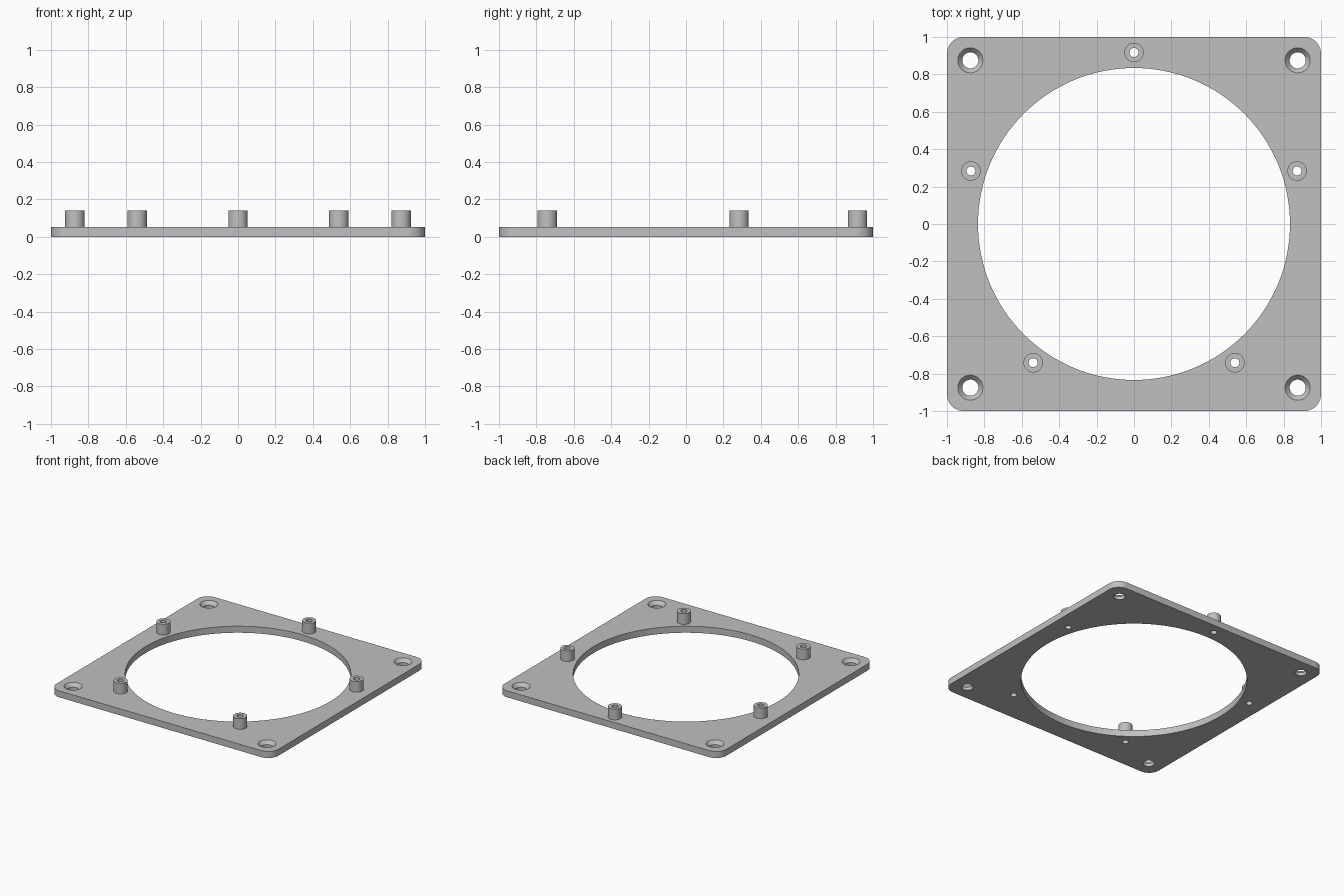
import bpy
import bmesh
from math import sin, cos, pi, radians

cube = bpy.data.objects.get("Cube")
if cube:
    bpy.data.objects.remove(cube, do_unlink=True)

THICK, POST_TOP = 0.053, 0.14
POST_R, PIN_R, BORE_R = 0.052, 0.024, 0.834
RING_R, CORNER = 0.917, 0.875

grey = bpy.data.materials.new("plain grey")
grey.use_nodes = True
colour = (0.53, 0.53, 0.53, 1)
grey.diffuse_color = colour
grey.node_tree.nodes["Principled BSDF"].inputs["Base Color"].default_value = colour


def lathe(bm, profile, x, y, segments, tube=False):
    """Revolve (radius, height) points about a vertical axis at x, y."""
    rings = []
    for r, z in profile:
        angles = [2 * pi * i / segments for i in range(segments)]
        rings.append([bm.verts.new((x + r * cos(a), y + r * sin(a), z)) for a in angles])
    pairs = list(zip(rings, rings[1:]))
    if tube:
        pairs.append((rings[-1], rings[0]))
    else:
        bm.faces.new(rings[0])
        bm.faces.new(rings[-1])
    for low, high in pairs:
        for i in range(segments):
            j = (i + 1) % segments
            bm.faces.new((low[i], low[j], high[j], high[i]))


def make_object(bm, name):
    bmesh.ops.recalc_face_normals(bm, faces=bm.faces[:])
    mesh = bpy.data.meshes.new(name)
    bm.to_mesh(mesh)
    bm.free()
    mesh.materials.append(grey)
    obj = bpy.data.objects.new(name, mesh)
    bpy.context.collection.objects.link(obj)
    return obj


def smooth(obj):
    bpy.ops.object.select_all(action="DESELECT")
    obj.select_set(True)
    bpy.context.view_layer.objects.active = obj
    bpy.ops.object.shade_smooth_by_angle(angle=radians(30))


post_spots = [(RING_R * cos(a), RING_R * sin(a))
              for a in (pi / 2 + 2 * pi * i / 5 for i in range(5))]

# Square plate with rounded upright corners
bm = bmesh.new()
bmesh.ops.create_cube(bm, size=2)
for v in bm.verts:
    v.co.z = THICK if v.co.z > 0 else 0
upright = [e for e in bm.edges if abs(e.verts[0].co.z - e.verts[1].co.z) > THICK / 2]
bmesh.ops.bevel(bm, geom=upright, offset=0.09, segments=10, profile=0.5, affect="EDGES")
plate = make_object(bm, "mounting_plate")

# Cutter: central bore, countersunk corner holes and pin holes
bm = bmesh.new()
low, high = -0.05, THICK + 0.05
lathe(bm, [(BORE_R, low), (BORE_R, high)], 0, 0, 128)
sink = [(0.043, low), (0.043, 0.025), (0.067, THICK), (0.067, high)]
for sx in (-1, 1):
    for sy in (-1, 1):
        lathe(bm, sink, sx * CORNER, sy * CORNER, 40)
for x, y in post_spots:
    lathe(bm, [(PIN_R, low), (PIN_R, high)], x, y, 32)
cutter = make_object(bm, "hole_cutter")
cutter.hide_render = True

cut = plate.modifiers.new("holes", "BOOLEAN")
cut.operation = "DIFFERENCE"
cut.solver = "EXACT"
cut.object = cutter
bpy.context.view_layer.objects.active = plate
bpy.ops.object.modifier_apply(modifier=cut.name)
bpy.data.objects.remove(cutter, do_unlink=True)
smooth(plate)

# Five hollow standoff posts around the bore
for n, (x, y) in enumerate(post_spots, 1):
    bm = bmesh.new()
    wall = [(POST_R, THICK), (POST_R, POST_TOP), (PIN_R, POST_TOP), (PIN_R, THICK)]
    lathe(bm, wall, x, y, 32, tube=True)
    smooth(make_object(bm, f"standoff_post_{n}"))
